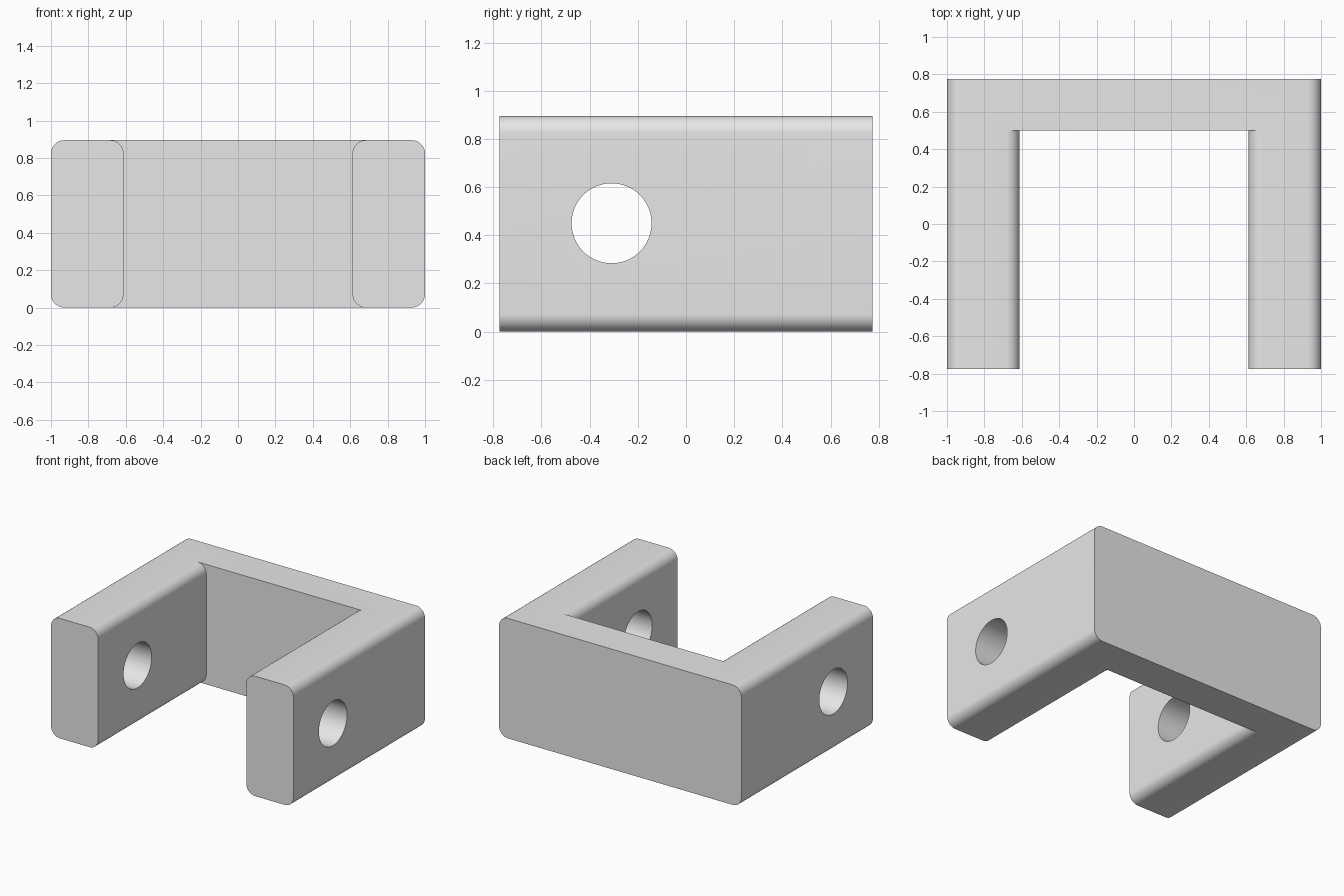
import bpy, bmesh, math
from math import pi, cos, sin

if "Cube" in bpy.data.objects:
    bpy.data.objects.remove(bpy.data.objects["Cube"], do_unlink=True)

HEIGHT, DEPTH = 0.895, 1.55
INNER, WALL_Y = 0.612, 0.5          # inner face of each arm, front of the back wall
RADIUS, STEPS = 0.072, 12

grey = bpy.data.materials.new("plain grey")
grey.use_nodes = True
grey.diffuse_color = (0.8, 0.8, 0.8, 1)
grey.node_tree.nodes["Principled BSDF"].inputs["Base Color"].default_value = (0.8, 0.8, 0.8, 1)


def arc(cx, cz, start, end, r=RADIUS):
    """Points of a quarter round in the xz plane."""
    angles = [start + (end - start) * i / STEPS for i in range(STEPS + 1)]
    return [(cx + r * cos(a), cz + r * sin(a)) for a in angles]


def extrude_profile(name, profile, y0, y1):
    """Solid made by sweeping an xz outline along y."""
    bm = bmesh.new()
    face = bm.faces.new([bm.verts.new((x, y0, z)) for x, z in profile])
    swept = bmesh.ops.extrude_face_region(bm, geom=[face])["geom"]
    moved = [v for v in swept if isinstance(v, bmesh.types.BMVert)]
    bmesh.ops.translate(bm, verts=moved, vec=(0, y1 - y0, 0))
    bmesh.ops.recalc_face_normals(bm, faces=bm.faces)
    mesh = bpy.data.meshes.new(name)
    bm.to_mesh(mesh)
    bm.free()
    obj = bpy.data.objects.new(name, mesh)
    bpy.context.collection.objects.link(obj)
    mesh.materials.append(grey)
    return obj


def cut(target, cutter):
    """Subtract the cutter and remove it."""
    mod = target.modifiers.new(cutter.name, "BOOLEAN")
    mod.operation, mod.solver, mod.object = "DIFFERENCE", "EXACT", cutter
    cutter.hide_render = True
    bpy.ops.object.select_all(action="DESELECT")
    target.select_set(True)
    bpy.context.view_layer.objects.active = target
    bpy.ops.object.modifier_apply(modifier=mod.name)
    bpy.data.objects.remove(cutter, do_unlink=True)


# Outer block with four rounded long edges
lo, hi, side = RADIUS, HEIGHT - RADIUS, 1 - RADIUS
outline = (arc(side, lo, -pi / 2, 0) + arc(side, hi, 0, pi / 2)
           + arc(-side, hi, pi / 2, pi) + arc(-side, lo, pi, 1.5 * pi))
bracket = extrude_profile("clevis_bracket", outline, -DEPTH / 2, DEPTH / 2)

# Slot between the arms, flared so the arms' inner edges come out rounded
flare = INNER + RADIUS
right = ([(flare, -0.1)] + arc(flare, lo, 1.5 * pi, pi)
         + arc(flare, hi, pi, pi / 2) + [(flare, HEIGHT + 0.1)])
left = [(-x, z) for x, z in reversed(right)]
cut(bracket, extrude_profile("slot_cutter", right + left, -1, WALL_Y))

# Pin hole through both arms
bpy.ops.mesh.primitive_cylinder_add(vertices=64, radius=0.166, depth=3,
                                    location=(0, -0.309, 0.45), rotation=(0, pi / 2, 0))
pin = bpy.context.object
pin.name = "pin_hole_cutter"
pin.data.materials.append(grey)
cut(bracket, pin)

bracket.select_set(True)
bpy.context.view_layer.objects.active = bracket
bpy.ops.object.shade_smooth_by_angle(angle=math.radians(30))
